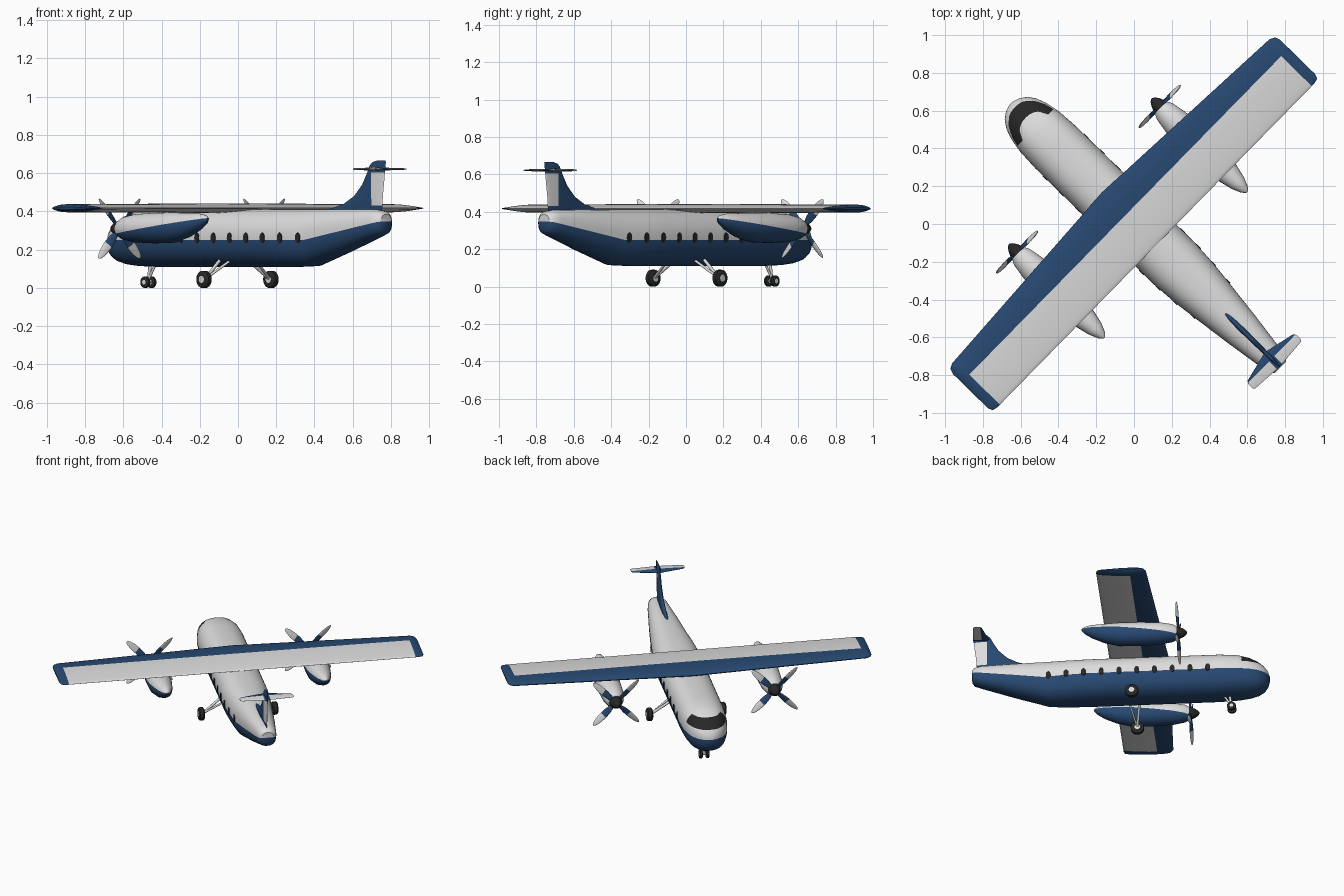
import bpy, bmesh, math
from mathutils import Vector, Matrix

cube = bpy.data.objects.get("Cube")
if cube:
    bpy.data.objects.remove(cube)


def material(name, rgb):
    m = bpy.data.materials.new(name)
    m.use_nodes = True
    m.diffuse_color = (*rgb, 1)
    m.node_tree.nodes["Principled BSDF"].inputs["Base Color"].default_value = (*rgb, 1)
    return m


MATS = [material("body_white", (0.72, 0.72, 0.72)),
        material("deep_blue", (0.02, 0.065, 0.165)),
        material("matte_black", (0.02, 0.02, 0.02))]
WHITE, BLUE, BLACK = 0, 1, 2
HEADING = math.radians(-134.4)
parts = []


def finish(name, bm, rule, cuts=()):
    """Cut clean colour borders, paint faces by rule, make the object."""
    for co, no in cuts:
        geom = bm.verts[:] + bm.edges[:] + bm.faces[:]
        bmesh.ops.bisect_plane(bm, geom=geom, dist=1e-5, plane_co=co, plane_no=no)
    bmesh.ops.recalc_face_normals(bm, faces=bm.faces)
    for f in bm.faces:
        f.material_index = rule(f.calc_center_median())
    me = bpy.data.meshes.new(name)
    bm.to_mesh(me)
    bm.free()
    for m in MATS:
        me.materials.append(m)
    ob = bpy.data.objects.new(name, me)
    ob.rotation_euler.z = HEADING
    bpy.context.collection.objects.link(ob)
    parts.append(ob)


def loft(rings):
    bm = bmesh.new()
    loops = [[bm.verts.new(p) for p in ring] for ring in rings]
    n = len(loops[0])
    for a, b in zip(loops, loops[1:]):
        for i in range(n):
            j = (i + 1) % n
            bm.faces.new((a[i], a[j], b[j], b[i]))
    bm.faces.new(loops[0])
    bm.faces.new(loops[-1])
    return bm


def angles(n):
    return [2 * math.pi * i / n for i in range(n)]


def oval(y, low, high, half, power=2.0, n=48):
    """Superellipse ring across the length of the aircraft."""
    def s(v):
        return math.copysign(abs(v) ** (2 / power), v)
    mid, tall = (low + high) / 2, (high - low) / 2
    return [(half * s(math.cos(t)), y, mid + tall * s(math.sin(t))) for t in angles(n)]


def foil(front, back, thick, place):
    """Aerofoil ring; place(y, offset) puts a point in space."""
    ring = []
    for t in angles(28):
        c = (1 - math.cos(t)) / 2
        ring.append(place(front + (back - front) * c,
                          thick * math.sin(t) * (1.35 - 0.8 * c)))
    return ring


def rod(name, a, b, r, colour):
    a, b = Vector(a), Vector(b)
    q = (b - a).to_track_quat('Z', 'Y')
    disc = [Vector((r * math.cos(t), r * math.sin(t), 0)) for t in angles(12)]
    finish(name, loft([[p + q @ d for d in disc] for p in (a, b)]), lambda c: colour)


# Fuselage: y, bottom, top, half width
BODY = [(-.912, .22, .255, .015), (-.90, .185, .29, .05), (-.875, .155, .322, .085),
        (-.835, .135, .352, .113), (-.78, .122, .38, .133), (-.70, .114, .402, .148),
        (-.58, .11, .41, .155), (.30, .11, .412, .155), (.45, .11, .412, .145),
        (.57, .114, .412, .131), (.80, .187, .412, .102), (1.02, .262, .41, .07),
        (1.07, .28, .40, .058), (1.085, .30, .385, .04)]


def half_width(y):
    for a, b in zip(BODY, BODY[1:]):
        if a[0] <= y <= b[0]:
            return a[3] + (b[3] - a[3]) * (y - a[0]) / (b[0] - a[0])


def body_colour(c):
    if c.y < -.73 and .312 < c.z < .368:
        return BLACK
    return BLUE if c.z < max(.25, .25 + (c.y - .6) * .2) else WHITE


UP = (0, 0, 1)
finish("fuselage", loft([oval(*s, power=2.4) for s in BODY]), body_colour,
       [((0, 0, .25), UP), ((0, .6, .25), (0, -.2, 1)), ((0, 0, .312), UP),
        ((0, 0, .368), UP), ((0, -.73, 0), (0, 1, 0))])

# Cabin windows
for side in (1, -1):
    for i in range(10):
        y = .565 - i * .119
        x = side * (half_width(y) - .001)
        ring = [(.017 * math.cos(t), .027 * math.sin(t)) for t in angles(16)]
        bm = loft([[(x + d, y + u, .262 + v) for u, v in ring] for d in (-.004, .004)])
        finish("cabin_window", bm, lambda c: BLACK)

# High wing
WING = [(1.238, -.13, .13, .006), (1.228, -.158, .155, .014), (1.20, -.172, .162, .021),
        (0, -.238, .162, .025)]
wing = WING + [(-x, f, b, t) for x, f, b, t in WING[-2::-1]]
finish("wing",
       loft([foil(f, b, t, lambda y, o, x=x: (x, y, .417 + o)) for x, f, b, t in wing]),
       lambda c: BLUE if c.y < -.065 or abs(c.x) > 1.18 else WHITE,
       [((0, -.065, 0), (0, 1, 0)), ((1.18, 0, 0), (1, 0, 0)), ((-1.18, 0, 0), (1, 0, 0))])

# Tail fin with pale rudder: z, front, back, half thickness
FIN = [(.39, .64, 1.05, .014), (.415, .68, 1.055, .014), (.44, .775, 1.058, .014),
       (.48, .85, 1.06, .013), (.54, .91, 1.068, .012), (.60, .945, 1.075, .011),
       (.64, .965, 1.08, .010), (.658, .985, 1.082, .008), (.667, 1.02, 1.08, .004)]
finish("tail_fin",
       loft([foil(f, b, t, lambda y, o, z=z: (o, y, z)) for z, f, b, t in FIN]),
       lambda c: WHITE if c.y > .985 and .43 < c.z < .605 else BLUE,
       [((0, .985, 0), (0, 1, 0)), ((0, 0, .43), UP), ((0, 0, .605), UP)])

# Tailplane on top of the fin
TAILPLANE = [(.182, 1.025, 1.06, .003), (.172, 1.01, 1.068, .005), (0, .97, 1.08, .008)]
tailplane = TAILPLANE + [(-x, f, b, t) for x, f, b, t in TAILPLANE[-2::-1]]
finish("tailplane",
       loft([foil(f, b, t, lambda y, o, x=x: (x, y, .622 + o)) for x, f, b, t in tailplane]),
       lambda c: BLUE if c.y < 1.02 or abs(c.x) < .02 else WHITE,
       [((0, 1.02, 0), (0, 1, 0)), ((.02, 0, 0), (1, 0, 0)), ((-.02, 0, 0), (1, 0, 0))])

# Engines: y, centre height, radius
NACELLE = [(-.33, .31, .045), (-.30, .311, .06), (-.22, .312, .074), (-.08, .313, .08),
           (.06, .316, .079), (.16, .328, .064), (.24, .345, .045), (.29, .357, .024),
           (.31, .362, .006)]
SPINNER = [(-.398, .31, .004), (-.39, .31, .016), (-.37, .31, .03), (-.345, .31, .041),
           (-.318, .31, .045)]


def rounded(stations, x):
    return loft([[(x + p[0], p[1], p[2]) for p in oval(y, z - r, z + r, r, n=32)]
                 for y, z, r in stations])


for side in (1, -1):
    x = side * .54
    finish("engine_nacelle", rounded(NACELLE, x),
           lambda c: BLUE if c.z < .325 + .13 * c.y else WHITE,
           [((0, 0, .325), (0, -.13, 1))])
    finish("spinner", rounded(SPINNER, x), lambda c: BLACK)
    hub = Vector((x, -.338, .31))
    for k in range(4):
        bm = bmesh.new()
        bmesh.ops.create_uvsphere(bm, u_segments=16, v_segments=12, radius=1)
        turn = Matrix.Rotation(math.radians(45 + 90 * k), 4, 'Y')
        shape = (Matrix.Translation(hub) @ turn @ Matrix.Translation((0, 0, .122))
                 @ Matrix.Rotation(math.radians(25), 4, 'Z')
                 @ Matrix.Diagonal((.024, .006, .098, 1)))
        bmesh.ops.transform(bm, matrix=shape, verts=bm.verts)
        out = turn.to_3x3() @ Vector(UP)
        finish("propeller_blade", bm,
               lambda c: BLUE if (c - hub).dot(out) < .12 else WHITE,
               [(hub + out * .12, out)])


def wheel(name, x, y, r, w):
    """Tyre with a pale hub, axle along x."""
    profile = [(-w, .42), (-w, .78), (-.6 * w, 1), (.6 * w, 1), (w, .78), (w, .42)]
    bm = loft([[(x + d, y + r * k * math.cos(t), r + r * k * math.sin(t))
                for t in angles(28)] for d, k in profile])
    finish(name, bm, lambda c: WHITE if math.hypot(c.y - y, c.z - r) < .3 * r else BLACK)


# Landing gear
for side in (1, -1):
    wheel("main_wheel", side * .25, -.004, .045, .02)
    rod("main_leg", (side * .10, -.03, .15), (side * .24, -.004, .047), .009, WHITE)
    rod("main_brace", (side * .10, .035, .14), (side * .23, 0, .055), .007, WHITE)
    wheel("nose_wheel", side * .023, -.656, .03, .011)
rod("nose_leg", (0, -.64, .14), (0, -.656, .03), .009, WHITE)
rod("nose_brace", (0, -.60, .13), (0, -.652, .05), .007, WHITE)
rod("nose_axle", (-.02, -.656, .03), (.02, -.656, .03), .007, WHITE)

# Smooth shading with sharp edges kept
bpy.ops.object.select_all(action='DESELECT')
for ob in parts:
    ob.select_set(True)
bpy.context.view_layer.objects.active = parts[0]
bpy.ops.object.shade_smooth_by_angle(angle=math.radians(40))
